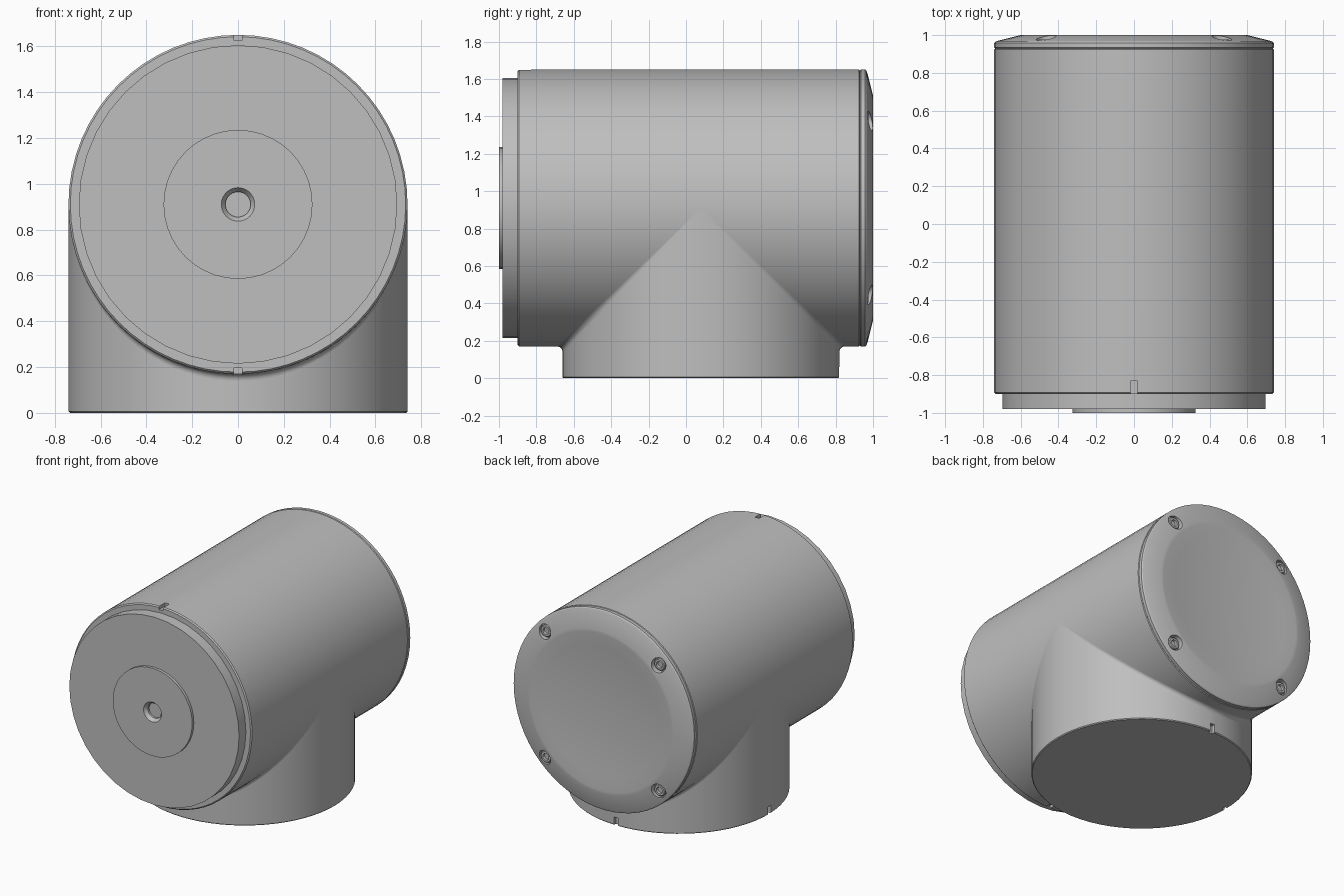
import bpy, bmesh, math
from mathutils import Vector

if "Cube" in bpy.data.objects:
    bpy.data.objects.remove(bpy.data.objects["Cube"], do_unlink=True)

R = 0.74        # shared radius of body and base
AXIS_Z = 0.91   # height of the horizontal axis
BASE_Y = 0.08   # base offset along the body

grey = bpy.data.materials.new("satin grey")
grey.use_nodes = True
COLOUR = (0.52, 0.52, 0.52, 1)
grey.diffuse_color = COLOUR
grey.node_tree.nodes["Principled BSDF"].inputs["Base Color"].default_value = COLOUR


def add_object(name, bm, location=(0, 0, 0)):
    mesh = bpy.data.meshes.new(name)
    bm.to_mesh(mesh)
    bm.free()
    mesh.materials.append(grey)
    ob = bpy.data.objects.new(name, mesh)
    ob.location = location
    bpy.context.collection.objects.link(ob)
    return ob


def lathe(name, profile, location, axis="Y", segments=64):
    """Spin a (radius, height) profile around the given axis."""
    bm = bmesh.new()
    points = [(r, h, 0) if axis == "Y" else (r, 0, h) for r, h in profile]
    verts = [bm.verts.new(p) for p in points]
    edges = [bm.edges.new(pair) for pair in zip(verts, verts[1:])]
    bmesh.ops.spin(bm, geom=verts + edges, cent=(0, 0, 0),
                   axis=(0, 1, 0) if axis == "Y" else (0, 0, 1),
                   angle=math.tau, steps=segments, use_duplicate=False)
    bmesh.ops.remove_doubles(bm, verts=bm.verts, dist=0.0001)
    bmesh.ops.recalc_face_normals(bm, faces=bm.faces)
    return add_object(name, bm, location)


def box(name, size, location):
    bm = bmesh.new()
    bmesh.ops.create_cube(bm, size=1)
    bmesh.ops.scale(bm, vec=size, verts=bm.verts)
    return add_object(name, bm, location)


def cut(target, cutter):
    """Subtract the cutter for good, then discard it."""
    cutter.hide_render = True
    mod = target.modifiers.new("cut", "BOOLEAN")
    mod.operation, mod.solver, mod.object = "DIFFERENCE", "EXACT", cutter
    select(target)
    bpy.ops.object.modifier_apply(modifier=mod.name)
    bpy.data.objects.remove(cutter, do_unlink=True)


def select(ob):
    bpy.ops.object.select_all(action="DESELECT")
    ob.select_set(True)
    bpy.context.view_layer.objects.active = ob


parts = []
centre = (0, 0, AXIS_Z)

# Horizontal body with alignment notches at the top and bottom of its front rim
body = lathe("body", [(0, -0.9), (R - 0.008, -0.9), (R, -0.892),
                      (R, 0.925), (R - 0.01, 0.932), (0, 0.932)], centre)
for side in (1, -1):
    cut(body, box("notch", (0.035, 0.09, 0.05),
                  (0, -0.875, AXIS_Z + side * R)))
parts.append(body)

# Front flange and raised hub with a countersunk centre hole
parts.append(lathe("front_flange", [(0, -0.88), (0.695, -0.88), (0.695, -0.98),
                                    (0.3, -0.98), (0.3, -0.93), (0, -0.93)],
                   centre, segments=40))
parts.append(lathe("front_hub", [(0, -0.94), (0.325, -0.94), (0.325, -1.0),
                                 (0.073, -1.0), (0.055, -0.975),
                                 (0.055, -0.96), (0, -0.96)],
                   centre, segments=40))

# Rear cover: rounded rim, sloped ring and shallow dished centre
DISH = 0.58
dish = [(DISH * t / 6, 0.97 + 0.03 * (t / 6) ** 2) for t in range(6, -1, -1)]
cover = lathe("rear_cover", [(0, 0.925), (R - 0.01, 0.925), (R, 0.935), (R, 0.958),
                             (R - 0.006, 0.965), (R - 0.02, 0.97), (0.6, 1.0)] + dish,
              centre)

# Four recessed screws in the sloped ring
for sx in (1, -1):
    for sz in (1, -1):
        spot = (sx * 0.465, 0, AXIS_Z + sz * 0.465)
        cut(cover, lathe("hole", [(0, 0.955), (0.053, 0.955), (0.053, 1.05), (0, 1.05)],
                         spot, segments=24))
        parts.append(lathe("screw_head", [(0, 0.95), (0.044, 0.95), (0.044, 0.97),
                                          (0.038, 0.976), (0.024, 0.976),
                                          (0.022, 0.958), (0, 0.958)],
                           spot, segments=24))
parts.append(cover)

# Vertical base whose top merges into the body
base = lathe("base", [(0, 0), (R - 0.006, 0), (R, 0.006), (R, 0.9), (0, 0.9)],
             (0, BASE_Y, 0), axis="Z")
cut(base, box("notch", (0.05, 0.035, 0.12), (-R, BASE_Y, 0)))
cut(base, box("notch", (0.035, 0.05, 0.12), (0, BASE_Y + R, 0)))
parts.append(base)

# Rolling-ball fillets along the seams between body and base
FILLET, STEPS, ROWS = 0.03, 48, 6
for side in (1, -1):
    bm = bmesh.new()
    rows = []
    for i in range(STEPS + 1):
        phi = math.pi * (i / STEPS - 0.5) * 0.98
        s, c = math.sin(phi), math.cos(phi)
        ball = Vector((s, side * c, -c)) * (R + FILLET)
        on_body = Vector((s * R, ball.y, -c * R)) - ball
        on_base = Vector((s * R, side * c * R, ball.z)) - ball
        rows.append([bm.verts.new(ball + on_body.lerp(on_base, j / ROWS).normalized() * FILLET)
                     for j in range(ROWS + 1)])
    for a, b in zip(rows, rows[1:]):
        for j in range(ROWS):
            face = bm.faces.new((a[j], a[j + 1], b[j + 1], b[j]))
            face.normal_update()
            if face.normal.dot(Vector((0, side, -1))) < 0:
                face.normal_flip()
    parts.append(add_object("rear_fillet" if side > 0 else "front_fillet", bm,
                            (0, BASE_Y, AXIS_Z)))

# Smooth the round surfaces and keep the rims crisp
for ob in parts:
    select(ob)
    bpy.ops.object.shade_smooth_by_angle(angle=math.radians(24))
